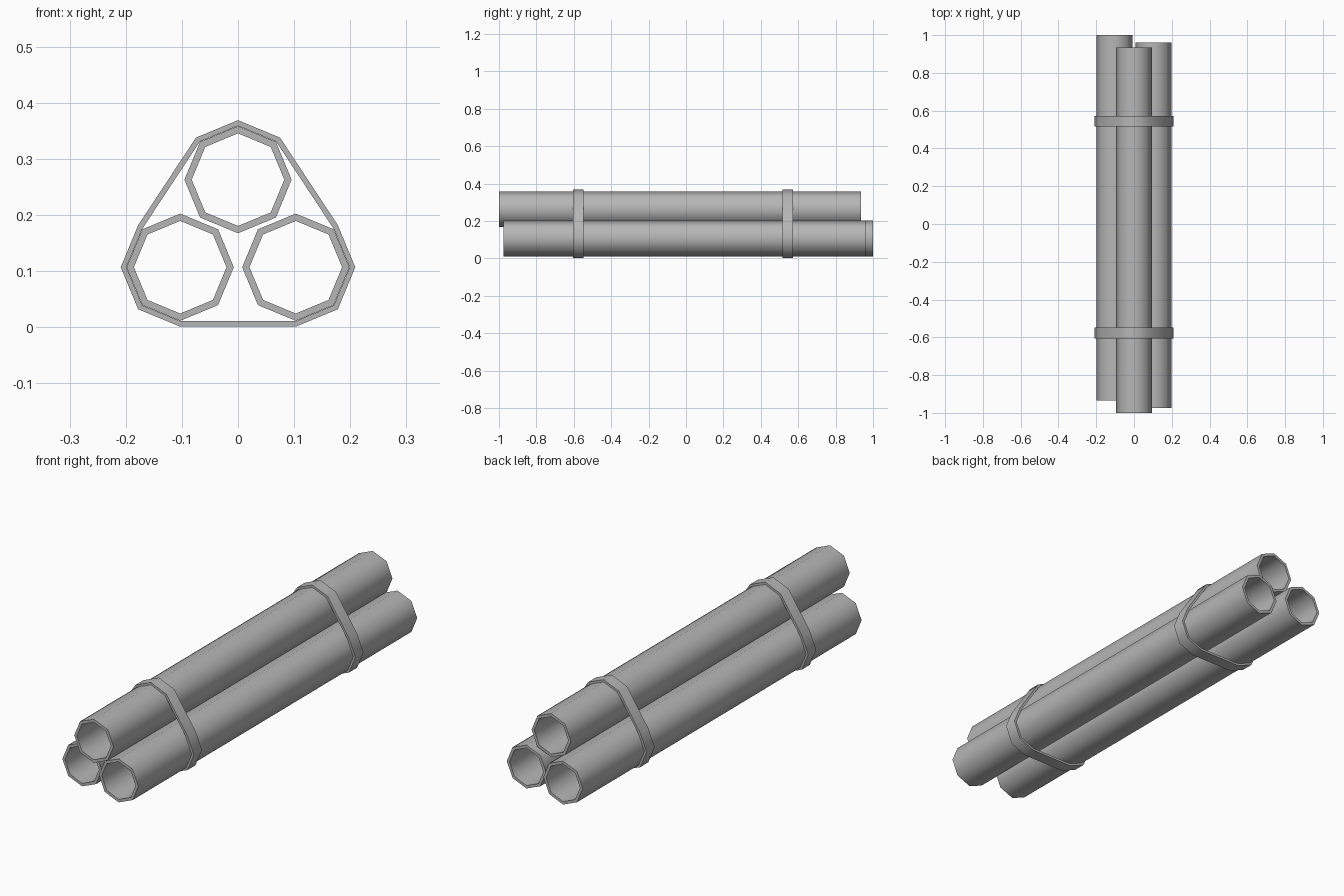
import bpy
import bmesh
from math import cos, sin, radians

if "Cube" in bpy.data.objects:
    bpy.data.objects.remove(bpy.data.objects["Cube"], do_unlink=True)

GREY = (0.47, 0.47, 0.47, 1)
grey = bpy.data.materials.new("plain grey")
grey.use_nodes = True
grey.diffuse_color = GREY
grey.node_tree.nodes["Principled BSDF"].inputs["Base Color"].default_value = GREY


def arc(centre, radius, angles):
    """Points around a centre in the xz plane."""
    x, z = centre
    return [(x + radius * cos(radians(a)), z + radius * sin(radians(a))) for a in angles]


def hollow_prism(name, outer, inner, front, back):
    """Closed shell between two outlines, running from front to back along y."""
    bm = bmesh.new()
    loops = [[bm.verts.new((x, y, z)) for x, z in outline]
             for outline, y in ((outer, front), (outer, back), (inner, back), (inner, front))]
    count = len(outer)
    for a, b in zip(loops, loops[1:] + loops[:1]):
        for i in range(count):
            j = (i + 1) % count
            bm.faces.new((a[i], a[j], b[j], b[i]))
    bmesh.ops.recalc_face_normals(bm, faces=bm.faces)
    mesh = bpy.data.meshes.new(name)
    bm.to_mesh(mesh)
    bm.free()
    mesh.materials.append(grey)
    obj = bpy.data.objects.new(name, mesh)
    bpy.context.collection.objects.link(obj)
    bpy.ops.object.select_all(action="DESELECT")
    obj.select_set(True)
    bpy.context.view_layer.objects.active = obj
    bpy.ops.object.shade_smooth_by_angle(angle=radians(50))


LEFT, TOP, RIGHT = (0.103, 0.107), (0, 0.263), (-0.103, 0.107)

# Three staggered eight-sided pipes
octagon = range(0, 360, 45)
for name, centre, front, back in (("left_pipe", LEFT, -0.975, 0.96),
                                  ("top_pipe", TOP, -1.0, 0.935),
                                  ("right_pipe", RIGHT, -0.935, 1.0)):
    hollow_prism(name, arc(centre, 0.0955, octagon), arc(centre, 0.0825, octagon), front, back)


# Two straps wrapped tightly around the bundle
def wrap(radius):
    return (arc(LEFT, radius, range(-90, 46, 45))
            + arc(TOP, radius, range(45, 136, 45))
            + arc(RIGHT, radius, range(135, 271, 45)))


for name, y in (("front_strap", -0.577), ("back_strap", 0.544)):
    hollow_prism(name, wrap(0.106), wrap(0.096), y - 0.028, y + 0.028)
